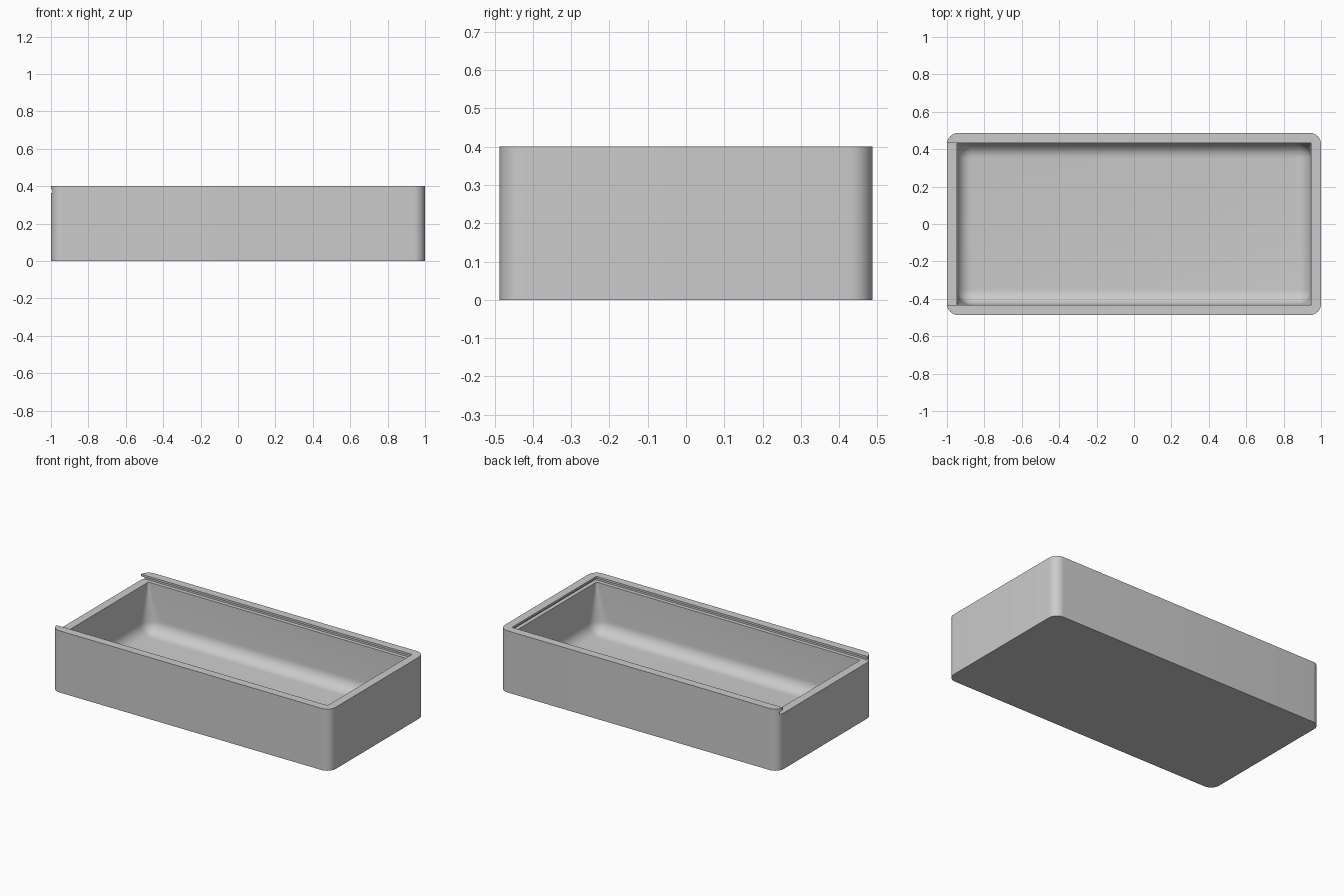
import bpy, bmesh, math

cube = bpy.data.objects.get("Cube")
if cube:
    bpy.data.objects.remove(cube, do_unlink=True)

grey = bpy.data.materials.new("light_grey")
grey.use_nodes = True
colour = (0.6, 0.6, 0.6, 1)
grey.diffuse_color = colour
grey.node_tree.nodes["Principled BSDF"].inputs["Base Color"].default_value = colour

LENGTH, DEPTH, HEIGHT = 1.0, 0.487, 0.4      # half length, half depth, full height
WALL, FLOOR, LEDGE = 0.054, 0.05, 0.363
CORNER, FILLET = 0.06, 0.08


def rounded_ring(hx, hy, radius, z, steps=10):
    """Outline of a rounded rectangle, counter-clockwise."""
    pts = []
    for k, (sx, sy) in enumerate([(1, 1), (-1, 1), (-1, -1), (1, -1)]):
        for i in range(steps + 1):
            a = math.pi / 2 * (k + i / steps)
            pts.append((sx * (hx - radius) + radius * math.cos(a),
                        sy * (hy - radius) + radius * math.sin(a), z))
    return pts


def loft(name, rings):
    """Closed solid through a stack of matching outlines."""
    bm = bmesh.new()
    loops = [[bm.verts.new(p) for p in ring] for ring in rings]
    n = len(loops[0])
    for low, high in zip(loops, loops[1:]):
        for i in range(n):
            j = (i + 1) % n
            bm.faces.new((low[i], low[j], high[j], high[i]))
    bm.faces.new(loops[0][::-1])
    bm.faces.new(loops[-1])
    mesh = bpy.data.meshes.new(name)
    bm.to_mesh(mesh)
    bm.free()
    mesh.materials.append(grey)
    obj = bpy.data.objects.new(name, mesh)
    bpy.context.collection.objects.link(obj)
    return obj


def cut(target, cutter):
    cutter.hide_render = True
    mod = target.modifiers.new("cut", 'BOOLEAN')
    mod.operation = 'DIFFERENCE'
    mod.solver = 'EXACT'
    mod.object = cutter
    bpy.ops.object.select_all(action='DESELECT')
    bpy.context.view_layer.objects.active = target
    target.select_set(True)
    bpy.ops.object.modifier_apply(modifier=mod.name)
    bpy.data.objects.remove(cutter, do_unlink=True)


# Outer block with rounded upright corners
box = loft("box_body", [rounded_ring(LENGTH, DEPTH, CORNER, z) for z in (0, HEIGHT)])

# Cavity: filleted floor, upright corners tapering to square at the ledge
inner_x, inner_y = LENGTH - WALL, DEPTH - WALL
rings = []
for i in range(9):
    a = math.pi / 2 * i / 8
    inset = FILLET * (1 - math.sin(a))
    rings.append(rounded_ring(inner_x - inset, inner_y - inset,
                              max(FILLET - inset, 0.002),
                              FLOOR + FILLET * (1 - math.cos(a))))
rings.append(rounded_ring(inner_x, inner_y, 0.003, LEDGE + 0.008))
cut(box, loft("cavity_cutter", rings))

# Lid slot: undercut on three sides, open at the right end
slot = []
for z, undercut in ((LEDGE, 0.025), (0.378, 0.025), (0.387, 0), (HEIGHT + 0.02, 0)):
    x, y = inner_x + undercut, inner_y + undercut
    slot.append([(x, y, z), (-1.1, y, z), (-1.1, -y, z), (x, -y, z)])
cut(box, loft("lid_slot_cutter", slot))

bpy.ops.object.shade_smooth_by_angle(angle=math.radians(30))
